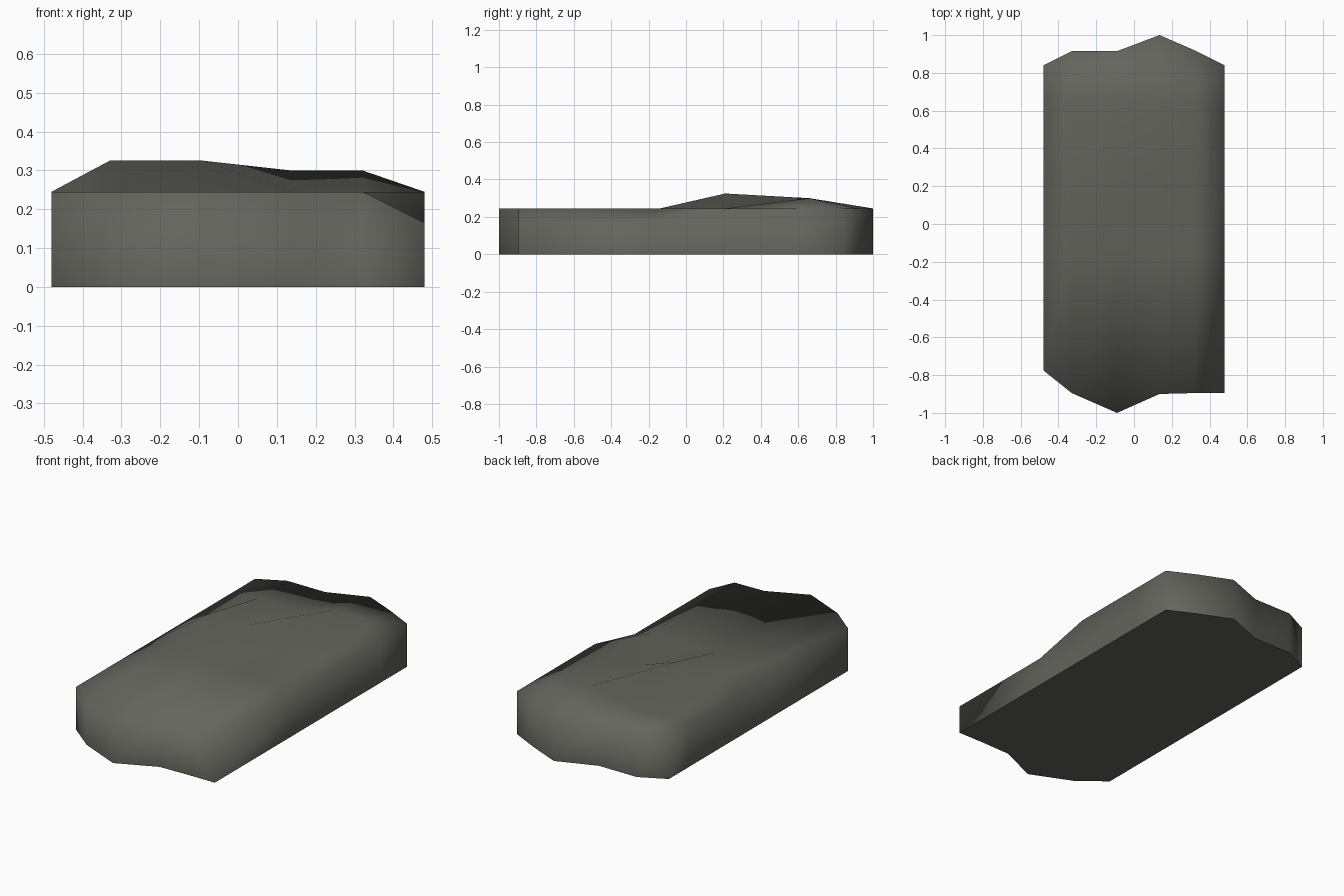
import bpy, bmesh

if "Cube" in bpy.data.objects:
    bpy.data.objects.remove(bpy.data.objects["Cube"])

stone = bpy.data.materials.new("dark grey stone")
stone.diffuse_color = (0.125, 0.127, 0.108, 1)
stone.use_nodes = True
stone.node_tree.nodes["Principled BSDF"].inputs["Base Color"].default_value = stone.diffuse_color

# Slab outline: width stations with front and back ends
xs = [-0.48, -0.33, -0.09, 0.135, 0.32, 0.48]
front = [-0.775, -0.895, -1.0, -0.9, -0.895, -0.895]
back = [0.84, 0.915, 0.915, 1.0, 0.92, 0.84]
# Crosswise rows between the ends, slightly skewed at the right rim
rows = [-0.14, 0.21, 0.66]
rim_rows = [-0.22, 0.135, 0.6]

BASE = 0.245
humps = {(1, 2): 0.325, (2, 2): 0.325,            # left hump
         (3, 3): 0.30, (4, 3): 0.30,              # right hump
         (5, 0): 0.165, (5, 1): 0.165}            # worn front right corner

bm = bmesh.new()
grid = []
for i, x in enumerate(xs):
    mid = rim_rows if i == 5 else rows
    ys = [front[i], *mid, back[i]]
    grid.append([bm.verts.new((x, y, humps.get((i, j), BASE)))
                 for j, y in enumerate(ys)])
nx, ny = len(xs), 5

# Uneven top surface
for i in range(nx - 1):
    for j in range(ny - 1):
        bm.faces.new((grid[i][j], grid[i + 1][j],
                      grid[i + 1][j + 1], grid[i][j + 1]))

# Side walls dropped from the rim
rim = ([grid[i][0] for i in range(nx)] + [grid[-1][j] for j in range(1, ny)]
       + [grid[i][-1] for i in range(nx - 2, -1, -1)]
       + [grid[0][j] for j in range(ny - 2, 0, -1)])
foot = [bm.verts.new((v.co.x, v.co.y, 0)) for v in rim]
n = len(rim)
for k in range(n):
    m = (k + 1) % n
    bm.faces.new((foot[k], foot[m], rim[m], rim[k]))

# Flat underside with a crisp edge
under = bm.faces.new(foot[::-1])
for f in bm.faces:
    f.smooth = f is not under
for e in under.edges:
    e.smooth = False

mesh = bpy.data.meshes.new("stone_slab")
bm.to_mesh(mesh)
bm.free()
mesh.materials.append(stone)
slab = bpy.data.objects.new("stone_slab", mesh)
bpy.context.collection.objects.link(slab)
